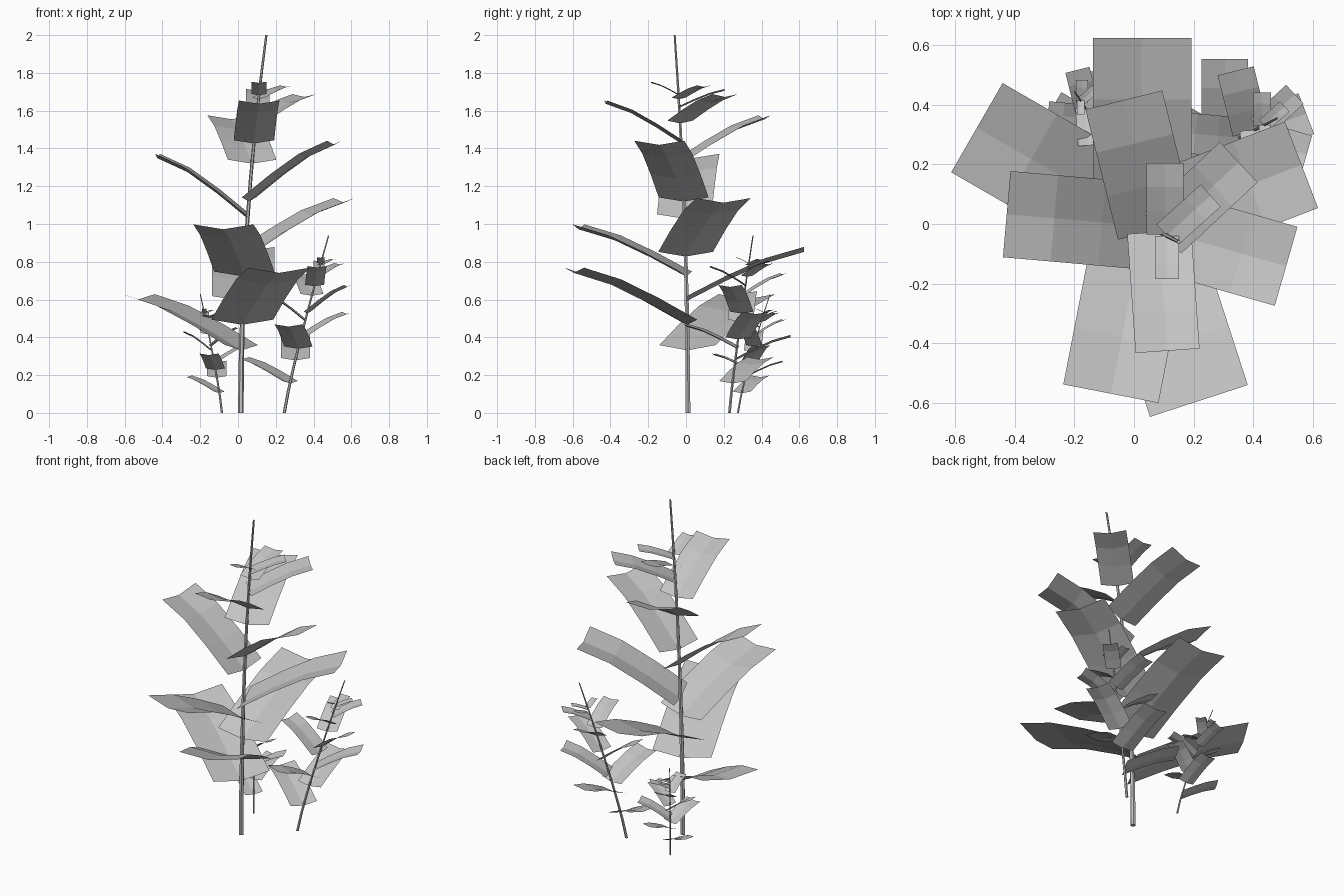
import bpy, bmesh, math
from mathutils import Vector

if "Cube" in bpy.data.objects:
    bpy.data.objects.remove(bpy.data.objects["Cube"])

mat = bpy.data.materials.new("plain_grey")
mat.diffuse_color = (0.55, 0.55, 0.55, 1)
mat.use_nodes = True
mat.node_tree.nodes["Principled BSDF"].inputs["Base Color"].default_value = mat.diffuse_color

# One row per leaf: height on stem, heading in degrees, reach, rise, width
LEAVES = [
    (0.345, 150, 0.63, 0.27, 0.345), (0.480, 288, 0.63, 0.275, 0.345),
    (0.605, 90, 0.62, 0.26, 0.33), (0.735, 259, 0.58, 0.25, 0.325),
    (0.840, 21, 0.56, 0.285, 0.31), (1.040, 175, 0.48, 0.32, 0.29),
    (1.130, 344, 0.47, 0.30, 0.275), (1.330, 104, 0.45, 0.235, 0.265),
    (1.435, 274, 0.40, 0.21, 0.215), (1.540, 43, 0.35, 0.14, 0.185),
    (1.620, 90, 0.24, 0.09, 0.125), (1.665, 42, 0.20, 0.065, 0.10),
    (1.685, 270, 0.145, 0.065, 0.08),
]
ARCH = (0, 0.41, 0.77, 1)      # leaf rise at each third of its reach
FOLD = 0.16                    # depth of the valley along the midrib


def add_object(name, bm):
    mesh = bpy.data.meshes.new(name)
    bm.to_mesh(mesh)
    bm.free()
    mesh.materials.append(mat)
    obj = bpy.data.objects.new(name, mesh)
    bpy.context.collection.objects.link(obj)


def stem_point(base, tip, power, t):
    k = t ** power
    return Vector((base[0] + (tip[0] - base[0]) * k,
                   base[1] + (tip[1] - base[1]) * k, tip[2] * t))


def make_stem(name, base, tip, power, r0, r1, sides=6, steps=8):
    bm = bmesh.new()
    rings = []
    for i in range(steps + 1):
        c = stem_point(base, tip, power, i / steps)
        r = r0 + (r1 - r0) * i / steps
        rings.append([bm.verts.new(c + Vector((r * math.cos(a), r * math.sin(a), 0)))
                      for a in (math.tau * j / sides for j in range(sides))])
    for lo, hi in zip(rings, rings[1:]):
        for j in range(sides):
            k = (j + 1) % sides
            bm.faces.new((lo[j], lo[k], hi[k], hi[j]))
    bm.faces.new(rings[0][::-1])
    bm.faces.new(rings[-1])
    add_object(name, bm)


def make_leaf(name, root, heading, reach, rise, width):
    a = math.radians(heading)
    out = Vector((math.cos(a), math.sin(a), 0))
    side = Vector((-math.sin(a), math.cos(a), 0))
    bm = bmesh.new()
    rows = []
    for i, h in enumerate(ARCH):
        mid = root + out * (reach * i / 3) + Vector((0, 0, rise * h))
        rows.append([bm.verts.new(mid + side * (s * width / 2)
                                  + Vector((0, 0, (abs(s) - 0.5) * FOLD * width / 2)))
                     for s in (-1, 0, 1)])
    for p, q in zip(rows, rows[1:]):
        for j in range(2):
            bm.faces.new((p[j], q[j], q[j + 1], p[j + 1]))
    add_object(name, bm)


# Stems: name, base, tip, bend, radii, leaf scale
PLANTS = [
    ("tall", (0.015, 0.01), (0.15, -0.06, 2.0), 2.0, 0.015, 0.006, 1.0),
    ("medium", (0.245, 0.23), (0.48, 0.355, 0.94), 1.15, 0.0085, 0.0035, 0.47),
    ("small", (-0.085, 0.275), (-0.20, 0.445, 0.63), 1.2, 0.006, 0.0025, 0.315),
]
for name, base, tip, power, r0, r1, s in PLANTS:
    make_stem(name + "_stem", base, tip, power, r0, r1)
    for n, (z, heading, reach, rise, width) in enumerate(LEAVES):
        if s < 1 and n == 1:      # the shorter plants lack the second leaf
            continue
        root = stem_point(base, tip, power, z * s / tip[2])
        make_leaf(f"{name}_leaf_{n + 1}", root, heading, reach * s, rise * s, width * s)
